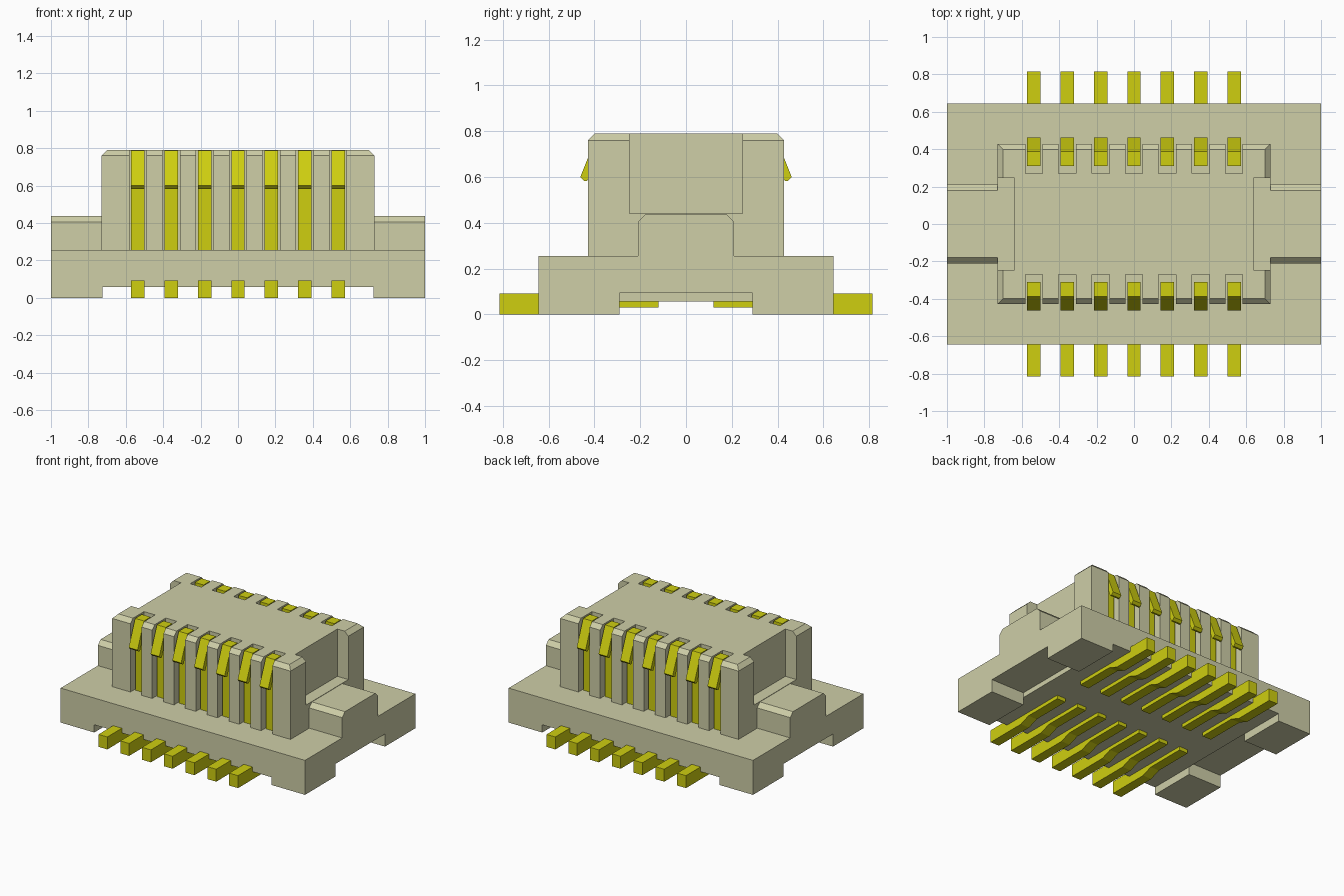
import bpy, bmesh, math
from mathutils import Matrix

cube = bpy.data.objects.get("Cube")
if cube:
    bpy.data.objects.remove(cube, do_unlink=True)


def material(name, rgb):
    m = bpy.data.materials.new(name)
    m.use_nodes = True
    m.diffuse_color = (*rgb, 1)
    m.node_tree.nodes["Principled BSDF"].inputs["Base Color"].default_value = (*rgb, 1)
    return m


BEIGE = material("beige plastic", (0.62, 0.62, 0.39))
GOLD = material("gold contact", (0.62, 0.62, 0.005))


def add_box(bm, x0, x1, y0, y1, z0, z1):
    m = Matrix.Translation(((x0 + x1) / 2, (y0 + y1) / 2, (z0 + z1) / 2))
    m = m @ Matrix.Diagonal((x1 - x0, y1 - y0, z1 - z0, 1))
    bmesh.ops.create_cube(bm, size=1, matrix=m)


def add_prism(bm, profile, x0, x1):
    """Extrude a (y, z) outline along x."""
    f = bm.faces.new([bm.verts.new((x0, y, z)) for y, z in profile])
    r = bmesh.ops.extrude_face_region(bm, geom=[f])
    verts = [v for v in r["geom"] if isinstance(v, bmesh.types.BMVert)]
    bmesh.ops.translate(bm, verts=verts, vec=(x1 - x0, 0, 0))


def finish(bm, name, mat):
    bmesh.ops.recalc_face_normals(bm, faces=bm.faces)
    me = bpy.data.meshes.new(name)
    bm.to_mesh(me)
    bm.free()
    ob = bpy.data.objects.new(name, me)
    bpy.context.collection.objects.link(ob)
    me.materials.append(mat)
    return ob


def cut(ob, boxes):
    """Subtract separate boxes from an object and apply the result."""
    bm = bmesh.new()
    for b in boxes:
        add_box(bm, *b)
    cutter = finish(bm, ob.name + "_cutter", BEIGE)
    cutter.hide_render = True
    mod = ob.modifiers.new("cut", "BOOLEAN")
    mod.operation, mod.solver, mod.object = "DIFFERENCE", "EXACT", cutter
    bpy.context.view_layer.objects.active = ob
    bpy.ops.object.modifier_apply(modifier=mod.name)
    bpy.data.objects.remove(cutter, do_unlink=True)


PITCH = 0.1783
COLUMNS = [i * PITCH for i in range(-3, 4)]

# Base plate with corner feet
bm = bmesh.new()
add_box(bm, -1, 1, -0.645, 0.645, 0, 0.255)
base = finish(bm, "base_plate", BEIGE)
cut(base, [(-0.725, 0.725, -1, 1, -0.1, 0.057)])
cut(base, [(-1.1, -0.725, -0.29, 0.29, -0.1, 0.093),
           (0.725, 1.1, -0.29, 0.29, -0.1, 0.093)])

# Tower with a chamfered top, contact slots and end recesses
bm = bmesh.new()
add_box(bm, -0.73, 0.73, -0.428, 0.428, 0.255, 0.79)
top_edges = [e for e in bm.edges if all(v.co.z > 0.7 for v in e.verts)]
bmesh.ops.bevel(bm, geom=top_edges, offset=0.03, segments=1, affect="EDGES")
tower = finish(bm, "tower", BEIGE)
boxes = []
for x in COLUMNS:
    boxes.append((x - 0.046, x + 0.046, -0.6, -0.27, 0.2, 0.9))
    boxes.append((x - 0.046, x + 0.046, 0.27, 0.6, 0.2, 0.9))
for x0, x1 in ((-0.9, -0.64), (0.64, 0.9)):
    boxes.append((x0, x1, -0.247, 0.247, 0.44, 0.9))
cut(tower, boxes)

# Chamfered key blocks at both ends
KEY = [(-0.21, 0.255), (0.21, 0.255), (0.21, 0.405), (0.178, 0.437),
       (-0.178, 0.437), (-0.21, 0.405)]
for side, x0, x1 in (("left", 0.73, 1), ("right", -1, -0.73)):
    bm = bmesh.new()
    add_prism(bm, KEY, x0, x1)
    finish(bm, side + "_key_block", BEIGE)

# Contacts: upright bar with a bent spring tip, and a stepped solder tail
SPRING = [(0.31, 0.2), (0.385, 0.2), (0.385, 0.705), (0.432, 0.583),
          (0.445, 0.583), (0.462, 0.60), (0.387, 0.787), (0.31, 0.787)]
TAIL = [(0.815, 0), (0.815, 0.092), (0.45, 0.092), (0.38, 0.06),
        (0.12, 0.06), (0.12, 0.03), (0.42, 0.03), (0.5, 0)]
for row, s in (("front", -1), ("back", 1)):
    for part, profile in (("spring", SPRING), ("tail", TAIL)):
        for i, x in enumerate(COLUMNS, 1):
            bm = bmesh.new()
            add_prism(bm, [(s * y, z) for y, z in profile], x - 0.036, x + 0.036)
            finish(bm, f"{row}_contact_{part}_{i}", GOLD)
